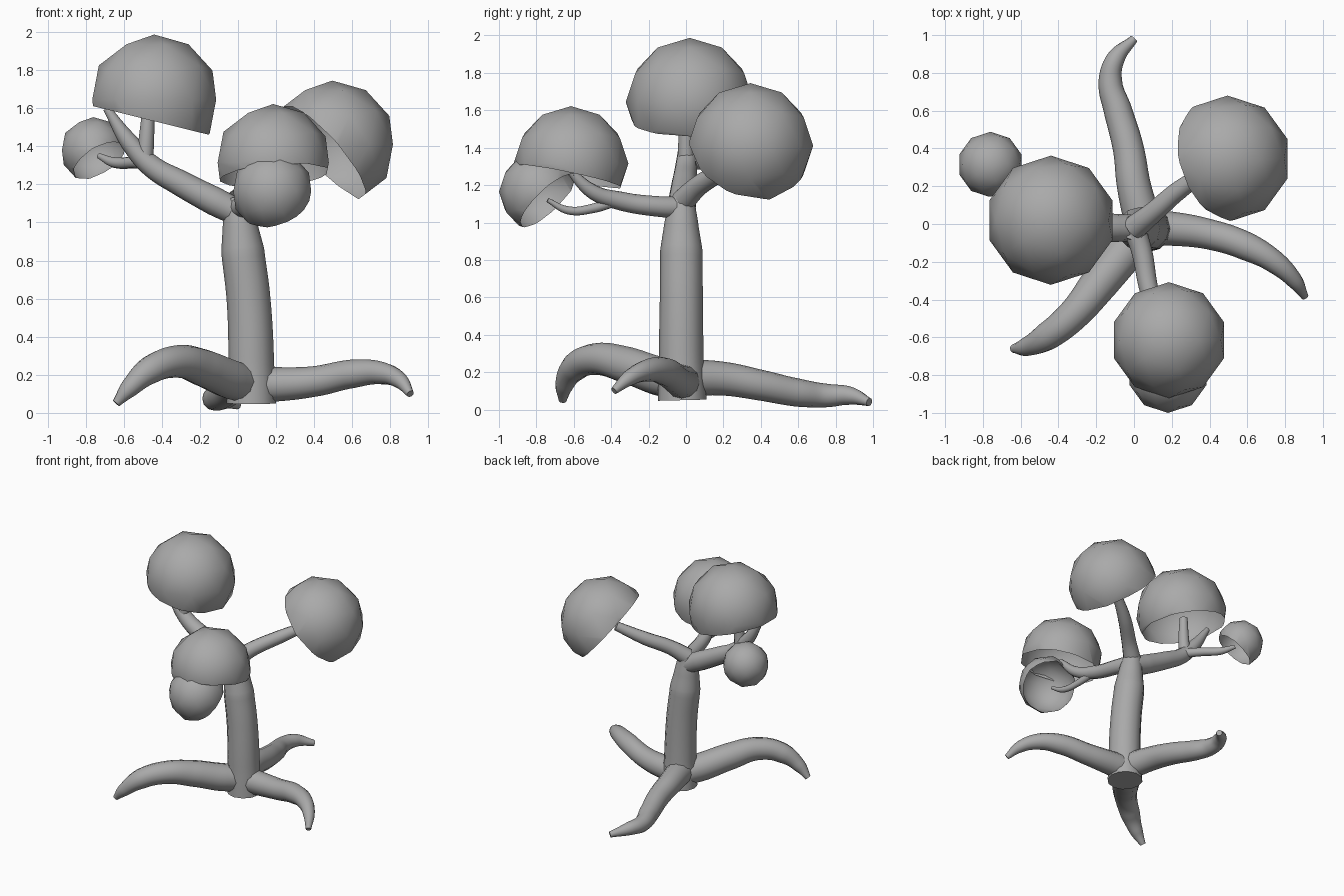
import bpy, bmesh, math
from mathutils import Vector

if "Cube" in bpy.data.objects:
    bpy.data.objects.remove(bpy.data.objects["Cube"], do_unlink=True)

grey = bpy.data.materials.new("plain grey")
grey.use_nodes = True
grey.diffuse_color = (0.4, 0.4, 0.4, 1)
grey.node_tree.nodes["Principled BSDF"].inputs["Base Color"].default_value = (0.4, 0.4, 0.4, 1)


def select_only(obj):
    bpy.ops.object.select_all(action="DESELECT")
    obj.select_set(True)
    bpy.context.view_layer.objects.active = obj


def limb(name, points):
    """Smooth tapering tube through (x, y, z, radius) points."""
    curve = bpy.data.curves.new(name, "CURVE")
    curve.dimensions = "3D"
    curve.bevel_depth = 1.0
    curve.bevel_resolution = 4
    curve.resolution_u = 8
    curve.use_fill_caps = True
    spline = curve.splines.new("BEZIER")
    spline.bezier_points.add(len(points) - 1)
    for bp, (x, y, z, r) in zip(spline.bezier_points, points):
        bp.co = (x, y, z)
        bp.radius = r
        bp.handle_left_type = bp.handle_right_type = "AUTO"
    obj = bpy.data.objects.new(name, curve)
    bpy.context.collection.objects.link(obj)
    curve.materials.append(grey)
    select_only(obj)
    bpy.ops.object.convert(target="MESH")
    bpy.ops.object.shade_smooth_by_angle(angle=math.radians(50))


def canopy(name, center, radius, axis, depth):
    """Open, hollow dome: a faceted ball cut off below its centre, along axis."""
    axis = Vector(axis).normalized()
    bm = bmesh.new()
    bmesh.ops.create_icosphere(bm, subdivisions=2, radius=radius)
    bmesh.ops.bisect_plane(bm, geom=bm.verts[:] + bm.edges[:] + bm.faces[:],
                           plane_co=axis * -depth, plane_no=axis, clear_inner=True)
    mesh = bpy.data.meshes.new(name)
    bm.to_mesh(mesh)
    bm.free()
    mesh.materials.append(grey)
    obj = bpy.data.objects.new(name, mesh)
    obj.location = center
    bpy.context.collection.objects.link(obj)
    select_only(obj)
    bpy.ops.object.shade_smooth()


# Trunk
limb("trunk", [(.07, -.02, .05, .13), (.07, -.025, .25, .12), (.055, -.025, .6, .115),
               (.025, -.025, .85, .113), (.01, -.025, 1.0, .09), (0, -.02, 1.13, .065)])

# Roots
limb("left_root", [(.07, -.02, .15, .1), (.2, -.025, .15, .09), (.4, -.055, .165, .08),
                   (.6, -.12, .205, .075), (.75, -.205, .21, .06), (.85, -.3, .17, .043),
                   (.905, -.385, .1, .02)])
limb("back_root", [(.05, 0, .17, .1), (0, .2, .165, .09), (-.03, .4, .13, .082),
                   (-.085, .6, .09, .075), (-.125, .75, .075, .063), (-.1, .87, .075, .05),
                   (0, .98, .04, .022)])
limb("front_root", [(.05, -.02, .15, .1), (-.05, -.15, .18, .105), (-.18, -.31, .235, .1),
                    (-.32, -.48, .27, .085), (-.46, -.595, .225, .075),
                    (-.57, -.65, .13, .05), (-.64, -.66, .05, .022)])

# Branches
limb("right_branch", [(0, -.02, 1.05, .07), (-.12, -.02, 1.11, .075), (-.3, -.01, 1.205, .068),
                      (-.46, 0, 1.3, .058), (-.57, .01, 1.42, .048), (-.69, .02, 1.6, .02)])
limb("right_upper_twig", [(-.49, 0, 1.33, .045), (-.48, 0, 1.45, .04), (-.47, .01, 1.62, .03)])
limb("right_back_twig", [(-.46, 0, 1.32, .035), (-.55, .12, 1.315, .032),
                         (-.65, .22, 1.315, .028), (-.73, .29, 1.35, .015)])
limb("left_branch", [(0, -.02, 1.11, .065), (.1, .06, 1.19, .055), (.24, .18, 1.27, .05),
                     (.42, .3, 1.37, .035)])
limb("front_branch", [(0, -.02, 1.08, .06), (.04, -.14, 1.085, .055), (.08, -.35, 1.115, .05),
                      (.13, -.5, 1.165, .04), (.17, -.64, 1.3, .02)])
limb("front_lower_twig", [(.09, -.38, 1.115, .03), (.12, -.5, 1.075, .025),
                          (.15, -.63, 1.065, .022), (.17, -.74, 1.12, .012)])

# Canopies
canopy("right_canopy", (-.44, .02, 1.645), .342, (.24, 0, .97), .11)
canopy("right_small_canopy", (-.76, .315, 1.38), .173, (-.45, .45, .75), .07)
canopy("left_canopy", (.495, .345, 1.41), .335, (.72, .25, .64), .06)
canopy("front_canopy", (.185, -.615, 1.315), .307, (-.08, .2, .97), .07)
canopy("front_small_canopy", (.18, -.785, 1.165), .215, (-.3, -.65, .68), .07)
